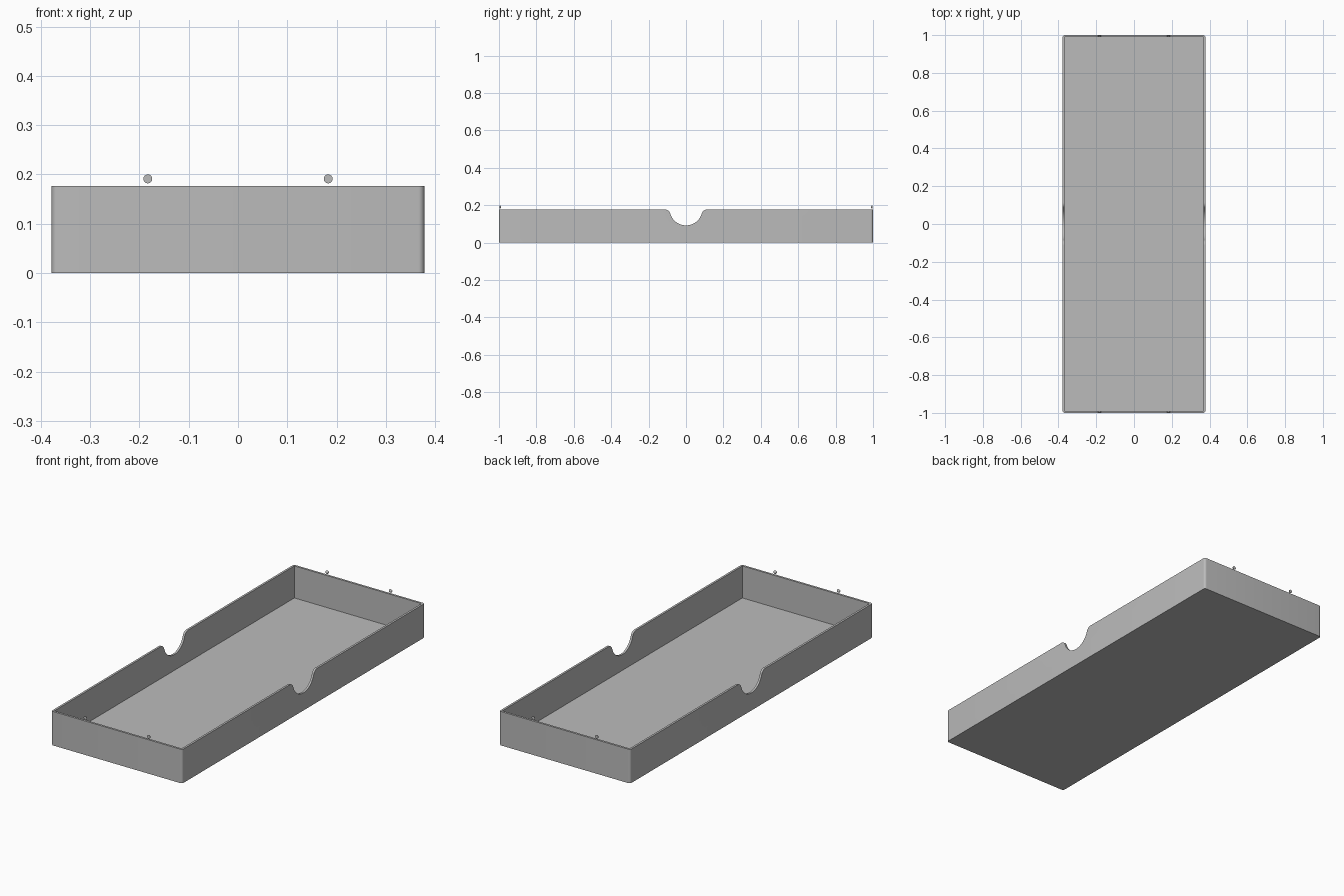
import bpy, bmesh
from math import pi, sin, cos, atan2, sqrt
from mathutils import Matrix, Vector

cube = bpy.data.objects.get("Cube")
if cube:
    bpy.data.objects.remove(cube, do_unlink=True)

HALF_X, HALF_Y, HEIGHT = 0.378, 1.0, 0.177
WALL, FLOOR, CORNER = 0.011, 0.01, 0.012

grey = bpy.data.materials.new("plain_grey")
grey.use_nodes = True
colour = (0.5, 0.5, 0.5, 1)
grey.diffuse_color = colour
grey.node_tree.nodes["Principled BSDF"].inputs["Base Color"].default_value = colour


def finish(name, bm):
    bmesh.ops.recalc_face_normals(bm, faces=bm.faces)
    mesh = bpy.data.meshes.new(name)
    bm.to_mesh(mesh)
    bm.free()
    mesh.materials.append(grey)
    obj = bpy.data.objects.new(name, mesh)
    bpy.context.collection.objects.link(obj)
    return obj


def smooth(obj):
    bpy.ops.object.select_all(action="DESELECT")
    obj.select_set(True)
    bpy.context.view_layer.objects.active = obj
    bpy.ops.object.shade_smooth_by_angle(angle=pi / 6)


def prism(name, points, depth):
    """Extrude a closed outline of 3D points along a vector."""
    bm = bmesh.new()
    face = bm.faces.new([bm.verts.new(p) for p in points])
    new = bmesh.ops.extrude_face_region(bm, geom=[face])["geom"]
    verts = [v for v in new if isinstance(v, bmesh.types.BMVert)]
    bmesh.ops.translate(bm, verts=verts, vec=depth)
    return finish(name, bm)


def arc(cx, cy, r, start, end, steps):
    angles = [start + (end - start) * i / steps for i in range(steps + 1)]
    return [(cx + r * cos(a), cy + r * sin(a)) for a in angles]


def cut(target, cutter):
    cutter.hide_render = True
    mod = target.modifiers.new("cut", "BOOLEAN")
    mod.operation, mod.solver, mod.object = "DIFFERENCE", "EXACT", cutter
    bpy.context.view_layer.objects.active = target
    bpy.ops.object.modifier_apply(modifier=mod.name)
    bpy.data.objects.remove(cutter, do_unlink=True)


# Tray block with rounded upright corners
outline = []
for i, (sx, sy) in enumerate([(1, 1), (-1, 1), (-1, -1), (1, -1)]):
    outline += arc(sx * (HALF_X - CORNER), sy * (HALF_Y - CORNER), CORNER,
                   i * pi / 2, (i + 1) * pi / 2, 6)
tray = prism("tray", [(x, y, 0) for x, y in outline], (0, 0, HEIGHT))

# Hollow interior
ix, iy = HALF_X - WALL, HALF_Y - WALL
corners = [(-ix, -iy), (ix, -iy), (ix, iy), (-ix, iy)]
cut(tray, prism("cavity_cutter", [(x, y, FLOOR) for x, y in corners], (0, 0, 0.4)))

# Finger notches through both long walls, with rounded lips
radius, lip, centre_z = 0.088, 0.03, 0.18
lip_z = HEIGHT - lip
drop = centre_z - lip_z
lip_y = sqrt((radius + lip) ** 2 - drop ** 2)
tilt = atan2(drop, lip_y)
right_lip = arc(lip_y, lip_z, lip, pi - tilt, pi / 2, 8)
left_lip = [(-y, z) for y, z in reversed(right_lip)]
bowl = arc(0, centre_z, radius, pi + tilt, 2 * pi - tilt, 28)
profile = left_lip + bowl[1:-1] + right_lip + [(lip_y, 0.3), (-lip_y, 0.3)]
cut(tray, prism("notch_cutter", [(-0.5, y, z) for y, z in profile], (1, 0, 0)))
smooth(tray)

# Small domed studs above the short walls, flat side outwards
for end, sy in (("front", -1), ("back", 1)):
    for side, sx in (("left", 1), ("right", -1)):
        bm = bmesh.new()
        bmesh.ops.create_uvsphere(bm, u_segments=24, v_segments=12, radius=0.009)
        bmesh.ops.bisect_plane(bm, geom=bm.verts[:] + bm.edges[:] + bm.faces[:],
                               plane_co=(0, 0, 0), plane_no=(0, 0, 1), clear_inner=True)
        bmesh.ops.holes_fill(bm, edges=[e for e in bm.edges if e.is_boundary])
        bmesh.ops.transform(bm, verts=bm.verts, matrix=Matrix.Translation(
            Vector((sx * 0.183, sy * 0.998, 0.191))) @ Matrix.Rotation(sy * pi / 2, 4, "X"))
        smooth(finish(f"{end}_{side}_stud", bm))
